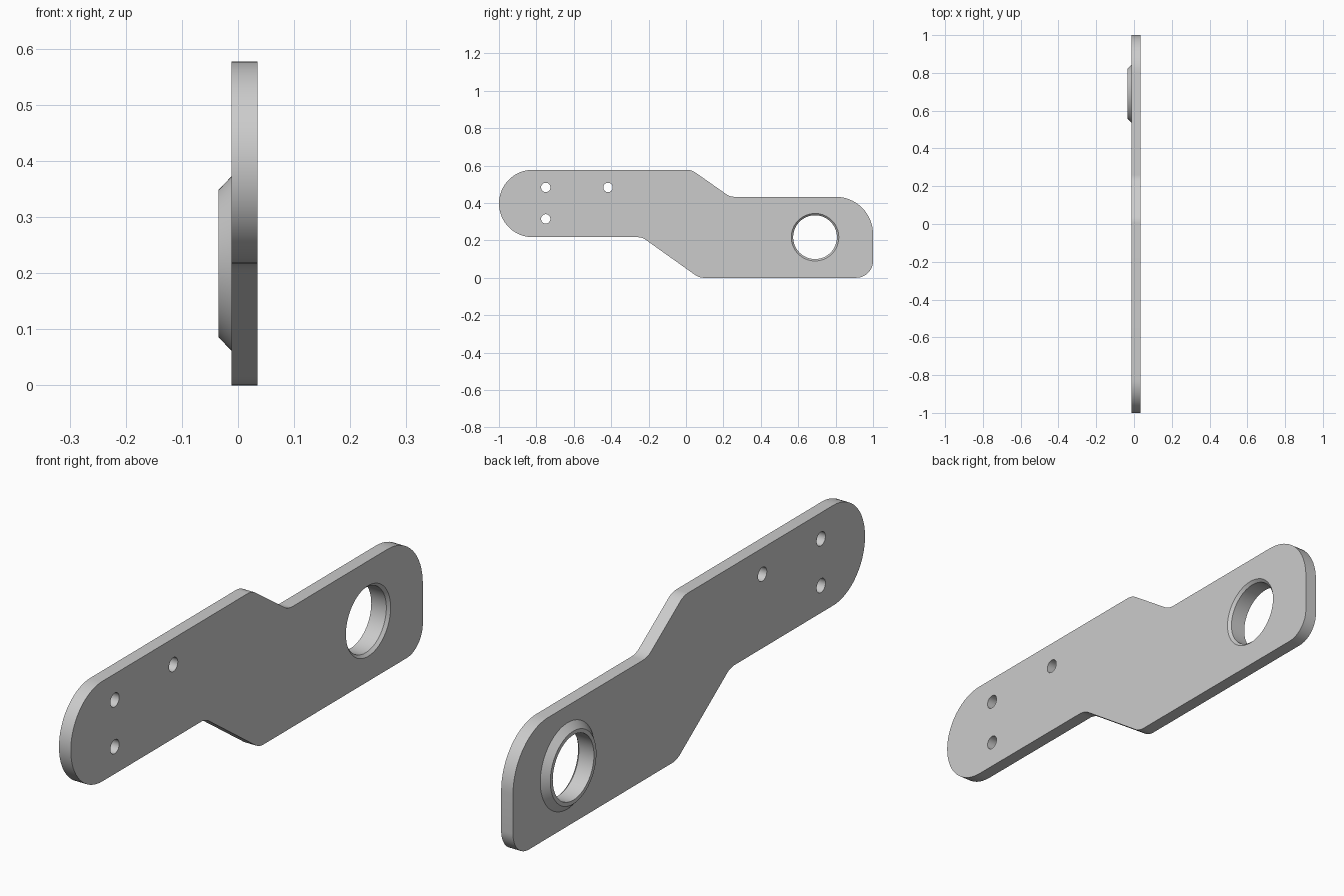
import bpy, bmesh, math
from mathutils import Vector

cube = bpy.data.objects.get("Cube")
if cube:
    bpy.data.objects.remove(cube, do_unlink=True)

# Single grey metal finish
GREY = (0.6, 0.6, 0.6, 1)
metal = bpy.data.materials.new("grey metal")
metal.use_nodes = True
metal.diffuse_color = GREY
metal.node_tree.nodes["Principled BSDF"].inputs["Base Color"].default_value = GREY

BACK, MID, FACE = -0.035, -0.012, 0.035   # collar tip, plate back, plate face
BORE = (0.69, 0.217)                      # y, z of the large hole
BORE_R = 0.117


def make_object(name, bm):
    bmesh.ops.remove_doubles(bm, verts=bm.verts, dist=0.0002)
    bmesh.ops.recalc_face_normals(bm, faces=bm.faces)
    mesh = bpy.data.meshes.new(name)
    bm.to_mesh(mesh)
    bm.free()
    mesh.materials.append(metal)
    obj = bpy.data.objects.new(name, mesh)
    bpy.context.collection.objects.link(obj)
    return obj


def lathe(name, profile, centre, segments):
    """Revolve a closed (x, radius) profile about an x-parallel axis."""
    bm = bmesh.new()
    rings = []
    for i in range(segments):
        a = math.tau * i / segments
        rings.append([bm.verts.new((x, centre[0] + r * math.cos(a), centre[1] + r * math.sin(a)))
                      for x, r in profile])
    n = len(profile)
    for i in range(segments):
        p, q = rings[i], rings[(i + 1) % segments]
        for j in range(n):
            k = (j + 1) % n
            if profile[j][1] or profile[k][1]:
                bm.faces.new((p[j], p[k], q[k], q[j]))
    return make_object(name, bm)


def rounded(corners, steps=16):
    """Replace each (y, z, radius) corner with a tangent arc."""
    points = []
    for i, (y, z, r) in enumerate(corners):
        p = Vector((y, z))
        u = (Vector(corners[i - 1][:2]) - p).normalized()
        v = (Vector(corners[(i + 1) % len(corners)][:2]) - p).normalized()
        half = u.angle(v) / 2
        centre = p + (u + v).normalized() * (r / math.sin(half))
        start = p + u * (r / math.tan(half)) - centre
        end = p + v * (r / math.tan(half)) - centre
        sweep = start.angle(end)
        for s in range(steps + 1):
            t = s / steps
            arc = (start * math.sin((1 - t) * sweep) + end * math.sin(t * sweep)) / math.sin(sweep)
            points.append(centre + arc)
    return points


# Offset plate outline, extruded through its thickness
outline = rounded([
    (-1, 0.217, 0.18), (-0.235, 0.217, 0.08), (0.07, 0, 0.08), (1, 0, 0.09),
    (1, 0.433, 0.2), (0.235, 0.433, 0.08), (0.03, 0.577, 0.08), (-1, 0.577, 0.18)])
bm = bmesh.new()
verts = [bm.verts.new((MID, p.x, p.y)) for p in outline]
bmesh.ops.remove_doubles(bm, verts=verts, dist=0.0002)
face = bm.faces.new([v for v in verts if v.is_valid])
extruded = bmesh.ops.extrude_face_region(bm, geom=[face])["geom"]
bmesh.ops.translate(bm, vec=(FACE - MID, 0, 0),
                    verts=[g for g in extruded if isinstance(g, bmesh.types.BMVert)])
plate = make_object("plate", bm)

# Cutters: chamfered bore and three small bolt holes
cutters = [lathe("bore_cutter", [(-0.1, 0), (-0.1, BORE_R), (FACE - 0.01, BORE_R),
                                 (FACE, 0.127), (0.1, 0.127), (0.1, 0)], BORE, 64)]
for spot in [(-0.75, 0.483), (-0.75, 0.315), (-0.417, 0.483)]:
    cutters.append(lathe("bolt_hole_cutter", [(-0.1, 0), (-0.1, 0.025), (0.1, 0.025), (0.1, 0)],
                         spot, 32))

bpy.context.view_layer.objects.active = plate
for cutter in cutters:
    cutter.hide_render = True
    mod = plate.modifiers.new("hole", 'BOOLEAN')
    mod.operation = 'DIFFERENCE'
    mod.solver = 'EXACT'
    mod.object = cutter
    bpy.ops.object.modifier_apply(modifier=mod.name)
for cutter in cutters:
    bpy.data.objects.remove(cutter, do_unlink=True)

# Tapered collar around the bore on the back of the plate
collar = lathe("bore_collar", [(MID, BORE_R), (BACK, BORE_R), (BACK, 0.131), (MID, 0.155)],
               BORE, 64)

# Smooth curved walls, crisp edges
bpy.ops.object.select_all(action='DESELECT')
for obj in (plate, collar):
    obj.select_set(True)
bpy.ops.object.shade_smooth_by_angle(angle=math.radians(30))
